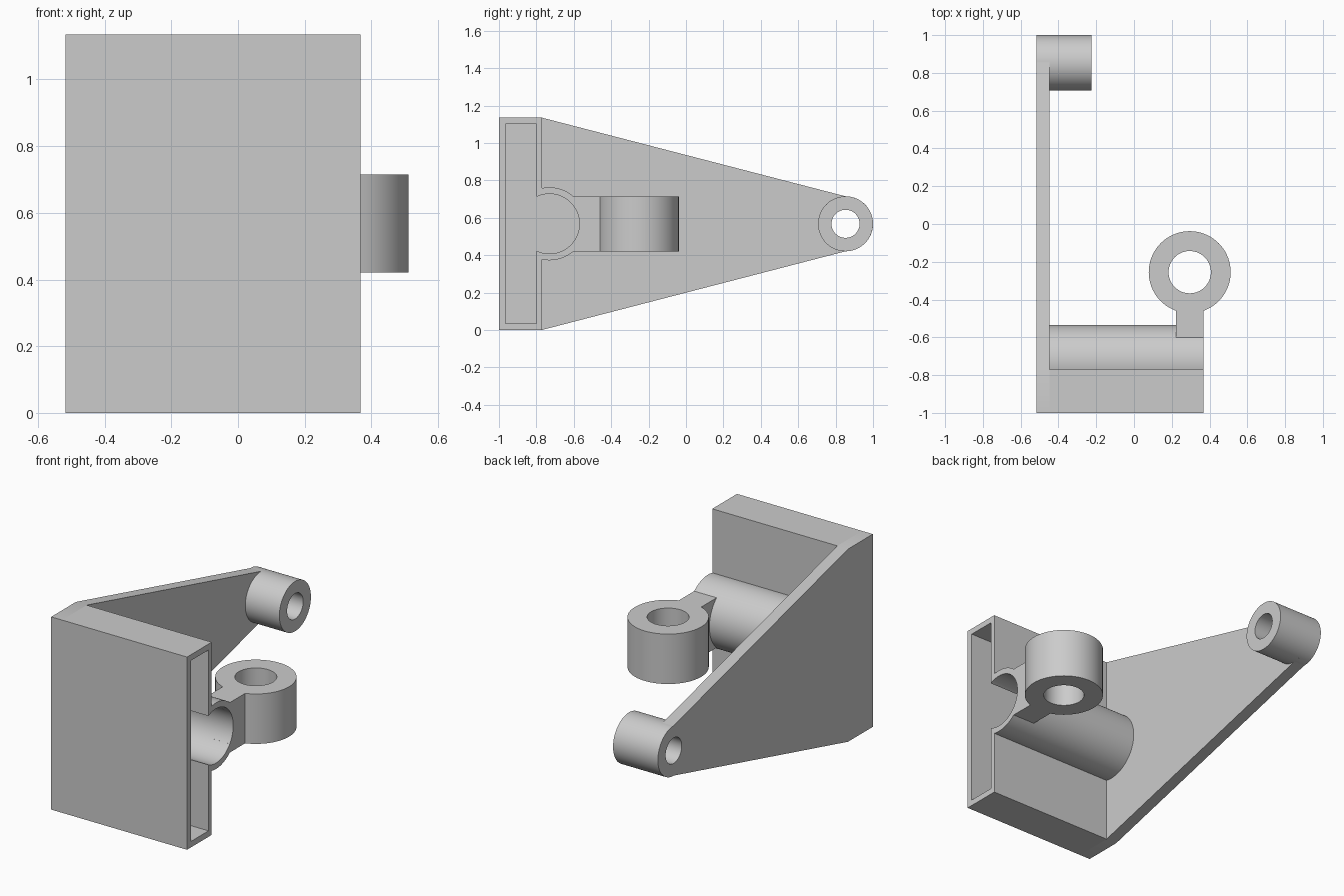
import bpy, bmesh
from math import cos, sin, acos, asin, pi

cube = bpy.data.objects.get("Cube")
if cube:
    bpy.data.objects.remove(cube, do_unlink=True)

grey = bpy.data.materials.new("plain grey")
grey.use_nodes = True
colour = (0.6, 0.6, 0.6, 1)
grey.diffuse_color = colour
grey.node_tree.nodes["Principled BSDF"].inputs["Base Color"].default_value = colour


def arc(centre, radius, start, end, steps=64):
    """Points along an arc, both ends included."""
    angles = [start + (end - start) * i / steps for i in range(steps + 1)]
    return [(centre[0] + radius * cos(a), centre[1] + radius * sin(a)) for a in angles]


def circle(centre, radius):
    return arc(centre, radius, 0, 2 * pi)[:-1]


def extrude(name, profile, axis, low, high):
    """Solid from a closed profile, extruded along x (profile in yz) or z (profile in xy)."""
    bm = bmesh.new()

    def place(p, d):
        return (d, p[0], p[1]) if axis == "x" else (p[0], p[1], d)

    rings = [[bm.verts.new(place(p, d)) for p in profile] for d in (low, high)]
    for ring in rings:
        bm.faces.new(ring)
    for i in range(len(profile)):
        bm.faces.new((rings[0][i - 1], rings[0][i], rings[1][i], rings[1][i - 1]))
    bmesh.ops.recalc_face_normals(bm, faces=bm.faces)
    mesh = bpy.data.meshes.new(name)
    bm.to_mesh(mesh)
    bm.free()
    mesh.materials.append(grey)
    obj = bpy.data.objects.new(name, mesh)
    bpy.context.collection.objects.link(obj)
    return obj


def activate(obj):
    bpy.ops.object.select_all(action="DESELECT")
    obj.select_set(True)
    bpy.context.view_layer.objects.active = obj


def cut(obj, profile, axis, low, high):
    """Cut an extruded profile out of a part."""
    cutter = extrude("cutter", profile, axis, low, high)
    mod = obj.modifiers.new("cut", "BOOLEAN")
    mod.operation, mod.solver, mod.object = "DIFFERENCE", "EXACT", cutter
    activate(obj)
    bpy.ops.object.modifier_apply(modifier=mod.name)
    bpy.data.objects.remove(cutter, do_unlink=True)


def keyhole(front, back, bottom, top, radius):
    """Upright rectangle with a round bulge on its back edge."""
    turn = acos((back - tube[0]) / radius)
    return [(front, bottom), (back, bottom), *arc(tube, radius, -turn, turn),
            (back, top), (front, top)]


left_x, plate_x, right_x = -0.517, -0.447, 0.368
height = 1.135
mid = height / 2
tube = (-0.73, mid)
pivot = (0.853, mid)
eye = (0.295, -0.255)

# Hollow housing with the round channel on its back
cavity = keyhole(-0.965, -0.80, 0.035, 1.10, 0.16)
housing = extrude("housing", keyhole(-1, -0.77, 0, height, 0.195), "x", plate_x, right_x)
cut(housing, cavity, "x", plate_x - 0.1, right_x + 0.1)

# Tapered side plate, closing the housing and rounded at the pivot
outline = [(-1, height), (-1, 0), (-0.77, 0), *arc(pivot, 0.147, -pi / 2, pi / 2),
           (-0.77, height)]
side_plate = extrude("side_plate", outline, "x", left_x, plate_x)

# Pivot boss standing on the plate
pivot_boss = extrude("pivot_boss", circle(pivot, 0.147), "x", plate_x, -0.225)
for part in (side_plate, pivot_boss):
    cut(part, circle(pivot, 0.075), "x", -1, 1)

# Upright eyelet with its neck running into the channel wall
half_neck = right_x - eye[0]
turn = asin(half_neck / 0.217)
outline = [(eye[0] - half_neck, -0.602), (right_x, -0.602),
           *arc(eye, 0.217, turn - pi / 2, 1.5 * pi - turn)]
eyelet = extrude("eyelet", outline, "z", mid - 0.147, mid + 0.147)
cut(eyelet, circle(eye, 0.112), "z", 0, height)
cut(eyelet, circle(tube, 0.16), "x", plate_x, right_x + 0.1)

# Smooth the round walls, keep the edges sharp
for part in (housing, side_plate, pivot_boss, eyelet):
    activate(part)
    bpy.ops.object.shade_smooth_by_angle(angle=pi / 9)
